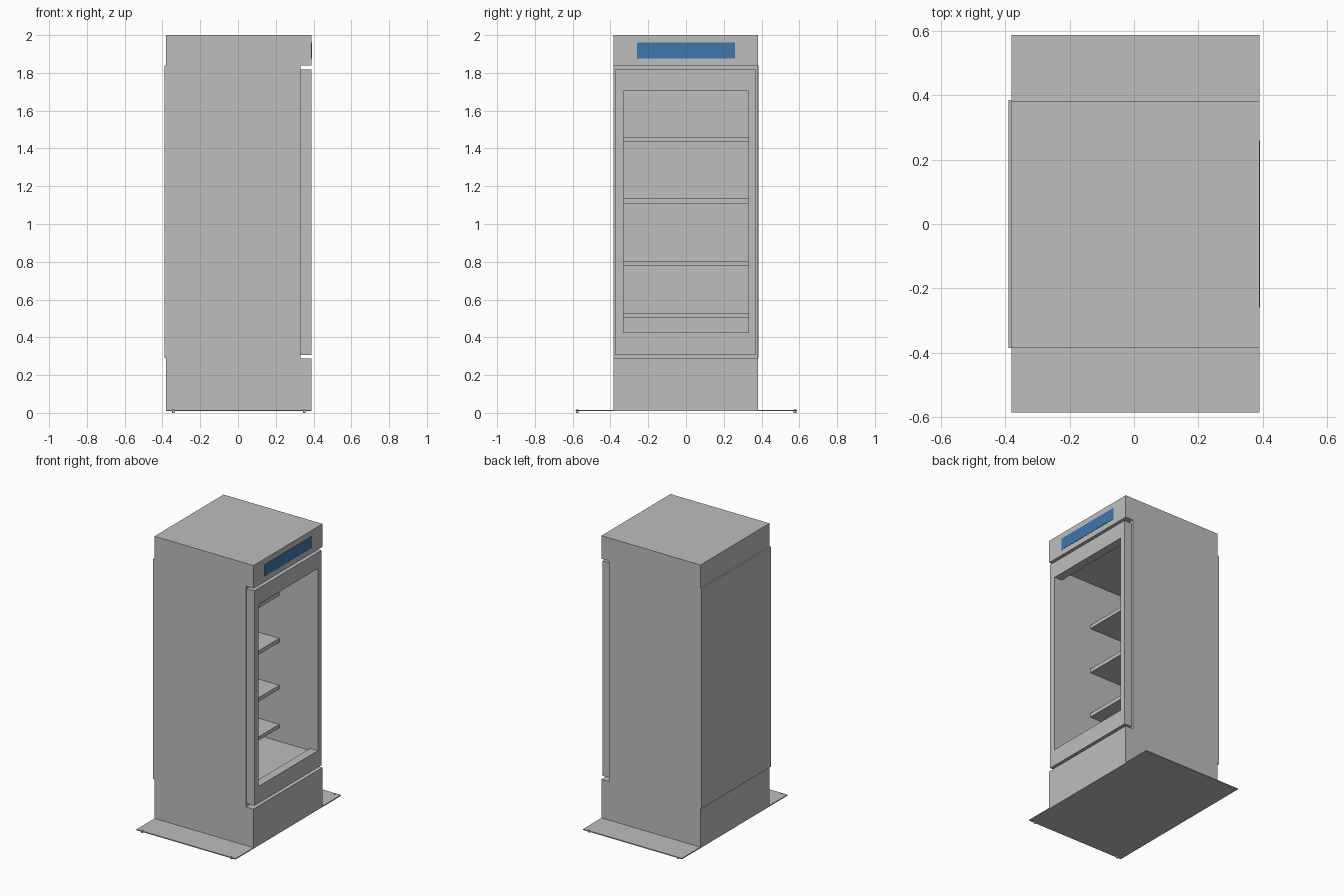
import bpy, bmesh
from mathutils import Vector

if "Cube" in bpy.data.objects:
    bpy.data.objects.remove(bpy.data.objects["Cube"])


def material(name, rgb):
    m = bpy.data.materials.new(name)
    m.diffuse_color = (*rgb, 1.0)
    m.use_nodes = True
    m.node_tree.nodes["Principled BSDF"].inputs["Base Color"].default_value = m.diffuse_color
    return m


GREY = material("light_grey", (0.515, 0.515, 0.515))
BLUE = material("sign_blue", (0.05, 0.18, 0.42))


def finish(name, bm, mat):
    bmesh.ops.recalc_face_normals(bm, faces=bm.faces)
    me = bpy.data.meshes.new(name)
    bm.to_mesh(me)
    bm.free()
    me.materials.append(mat)
    ob = bpy.data.objects.new(name, me)
    bpy.context.collection.objects.link(ob)
    return ob


def box(name, x, y, z, mat=GREY):
    bm = bmesh.new()
    bmesh.ops.create_cube(bm, size=1)
    for v in bm.verts:
        v.co = Vector([r[0] + (c + 0.5) * (r[1] - r[0]) for c, r in zip(v.co, (x, y, z))])
    return finish(name, bm, mat)


def extrude_profile(name, points, y0, y1, mat=GREY):
    """Extrude an x-z outline along y."""
    bm = bmesh.new()
    face = bm.faces.new([bm.verts.new((x, y0, z)) for x, z in points])
    out = bmesh.ops.extrude_face_region(bm, geom=[face])
    moved = [g for g in out["geom"] if isinstance(g, bmesh.types.BMVert)]
    bmesh.ops.translate(bm, verts=moved, vec=(0, y1 - y0, 0))
    return finish(name, bm, mat)


def cut(ob, cutter):
    """Subtract the cutter, bake the result and delete the cutter."""
    cutter.hide_render = True
    mod = ob.modifiers.new("opening", "BOOLEAN")
    mod.operation = "DIFFERENCE"
    mod.solver = "EXACT"
    mod.object = cutter
    bpy.context.view_layer.update()
    deps = bpy.context.evaluated_depsgraph_get()
    me = bpy.data.meshes.new_from_object(ob.evaluated_get(deps))
    ob.modifiers.clear()
    ob.data = me
    bpy.data.objects.remove(cutter)


# Cabinet: side outline with a door recess, hollowed from the front
cabinet = extrude_profile("cabinet", [
    (-0.38, 0.016), (0.39, 0.016), (0.39, 0.287), (0.33, 0.287),
    (0.33, 1.838), (0.39, 1.838), (0.39, 2.0), (-0.38, 2.0)], -0.385, 0.382)
cut(cabinet, box("cavity_cutter", (-0.33, 0.36), (-0.33, 0.33), (0.41, 1.77)))

# Door frame with its window opening
door = box("door_frame", (0.33, 0.39), (-0.375, 0.37), (0.307, 1.818))
cut(door, box("window_cutter", (0.3, 0.42), (-0.33, 0.33), (0.425, 1.705)))

# Rear cover panel
box("back_panel", (-0.39, -0.38), (-0.385, 0.385), (0.29, 1.838))

# Shelves standing back from the door
for i, (z0, z1) in enumerate([(0.505, 0.53), (0.777, 0.805), (1.107, 1.135), (1.435, 1.46)]):
    box(f"shelf_{i + 1}", (-0.33, 0.09), (-0.33, 0.33), (z0, z1))

# Header sign
box("header_sign", (0.388, 0.392), (-0.26, 0.26), (1.877, 1.96), BLUE)

# Floor plate with small corner bolts
box("base_plate", (-0.38, 0.39), (-0.585, 0.587), (0.009, 0.016))
for i, (x, y) in enumerate([(x, y) for x in (-0.342, 0.35) for y in (-0.575, 0.577)]):
    bm = bmesh.new()
    bmesh.ops.create_cone(bm, cap_ends=True, segments=12, radius1=0.007, radius2=0.007, depth=0.018)
    bmesh.ops.translate(bm, verts=bm.verts, vec=(x, y, 0.009))
    finish(f"corner_bolt_{i + 1}", bm, GREY)
